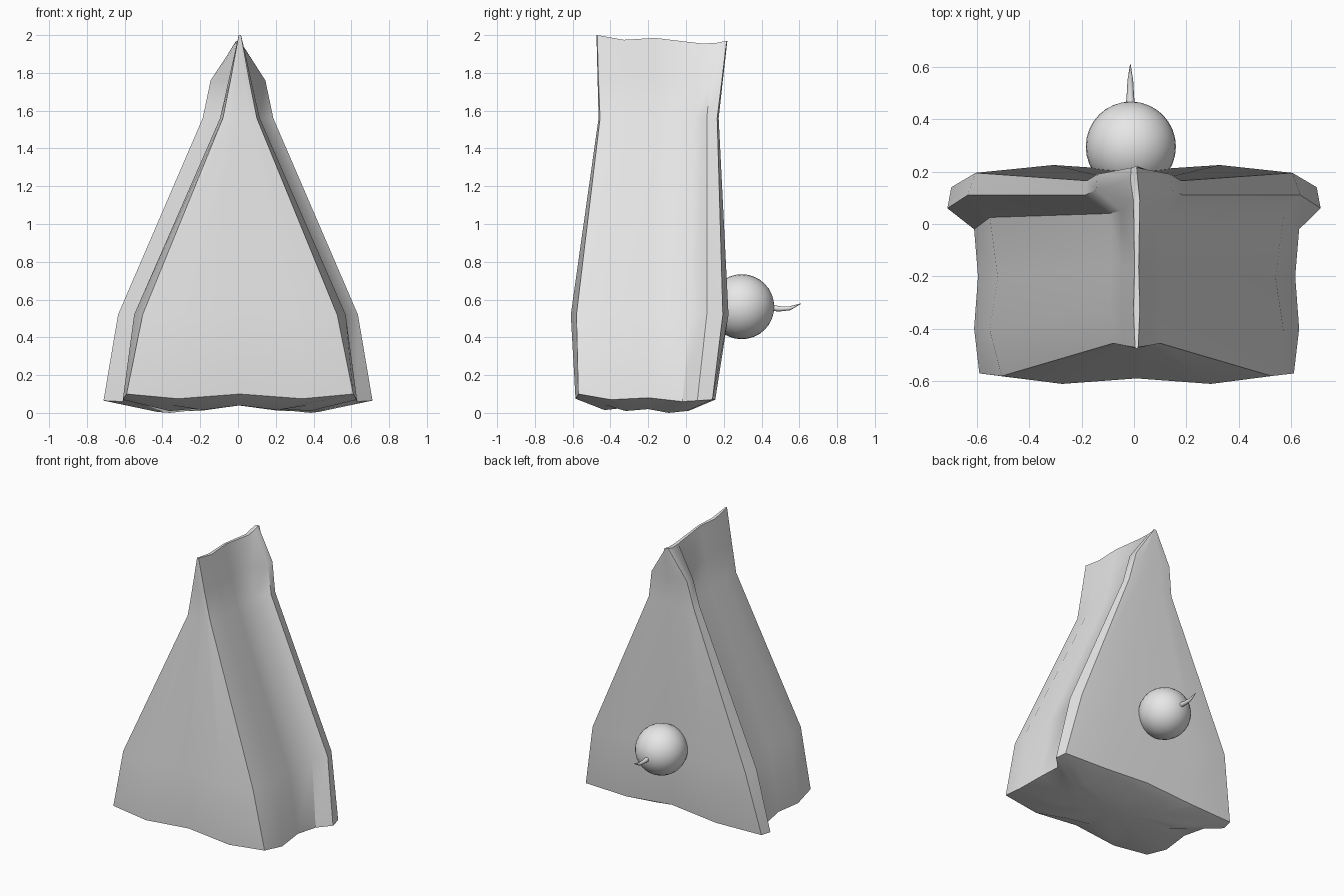
import bpy
import bmesh
import math

default = bpy.data.objects.get("Cube")
if default:
    bpy.data.objects.remove(default, do_unlink=True)

# One plain grey for every part
grey = bpy.data.materials.new("plain grey")
grey.use_nodes = True
grey.diffuse_color = (0.8, 0.8, 0.8, 1)
grey.node_tree.nodes["Principled BSDF"].inputs["Base Color"].default_value = grey.diffuse_color


def finish(obj, angle):
    obj.data.materials.append(grey)
    bpy.ops.object.select_all(action="DESELECT")
    obj.select_set(True)
    bpy.context.view_layer.objects.active = obj
    bpy.ops.object.shade_smooth_by_angle(angle=math.radians(angle))


def half_section(front, wall, flange, y_front, y_neck, y_lip, y_back, bulge):
    """Outline of one half, from the front centre round to the back centre."""
    return [
        (0, y_front - bulge * 0.3),
        (front * 0.55, y_front - bulge),
        (front, y_front),
        (wall, y_front * 0.7),
        (wall - bulge, y_front * 0.35),
        (wall, y_neck),
        (flange, y_lip),
        (flange - bulge, y_back),
        (flange * 0.5, y_back + bulge),
        (0, y_back + bulge * 0.3),
    ]


# Heights of the wavy hem and of the pinched crest, column by column
hem = [0.1, 0.075, 0.1, 0.07, 0.08, 0.06, 0.065, 0.07, 0.07, 0.1]
crest = [2, 2, 2, 1.975, 1.985, 1.955, 1.96, 1.97, 1.97, 1.97]
columns = len(hem)

levels = [
    (hem, half_section(0.6, 0.62, 0.712, -0.57, -0.02, 0.06, 0.14, 0.015)),
    ([0.52] * columns, half_section(0.515, 0.56, 0.635, -0.58, 0.025, 0.11, 0.195, 0.03)),
    ([1.56] * columns, half_section(0.09, 0.105, 0.187, -0.455, 0.04, 0.11, 0.165, 0.008)),
    ([1.76] * columns, half_section(0.05, 0.06, 0.145, -0.463, 0.05, 0.13, 0.19, 0.005)),
    (crest, half_section(0.006, 0.012, 0.014, -0.47, 0.09, 0.17, 0.215, 0.004)),
]

# Underside: the hem outline shrunk inward and sagging
under = ([z - 0.06 for z in hem],
         [(x * 0.6, (y + 0.2) * 0.6 - 0.2) for x, y in levels[0][1]])
levels.insert(0, under)

# Body: mirrored sections joined into a closed skin
bm = bmesh.new()
rings = []
for heights, half in levels:
    lean = [0 if i in (6, 7) else 0.01 for i in range(columns)]
    left = [bm.verts.new((x + s, y, z)) for (x, y), z, s in zip(half, heights, lean)]
    right = [bm.verts.new((s - x, y, z)) for (x, y), z, s in zip(half, heights, lean)]
    for doubled in (right[0], right[-1]):
        bm.verts.remove(doubled)
    rings.append(left + right[-2:0:-1])

count = len(rings[0])
for low, high in zip(rings, rings[1:]):
    for i in range(count):
        j = (i + 1) % count
        bm.faces.new((low[i], low[j], high[j], high[i]))

# Close the bottom with a fan
hub = bm.verts.new((0, -0.2, 0.04))
for i in range(count):
    bm.faces.new((hub, rings[0][(i + 1) % count], rings[0][i]))

# Close the crest with a narrow strip
top = rings[-1]
for i in range(columns - 1):
    corners = [top[i], top[i + 1], top[-i - 1], top[-i] if i else top[0]]
    bm.faces.new(list(dict.fromkeys(corners)))

bmesh.ops.recalc_face_normals(bm, faces=bm.faces)
mesh = bpy.data.meshes.new("body")
bm.to_mesh(mesh)
bm.free()
body = bpy.data.objects.new("body", mesh)
bpy.context.collection.objects.link(body)
finish(body, 35)

# Round ball on the back panel, poles along y
bpy.ops.mesh.primitive_uv_sphere_add(segments=32, ring_count=16, radius=0.172,
                                     location=(-0.012, 0.295, 0.562),
                                     rotation=(math.pi / 2, 0, 0))
ball = bpy.context.object
ball.name = "ball"
finish(ball, 40)

# Tapered stem curling up from the ball
curve = bpy.data.curves.new("stem", "CURVE")
curve.dimensions = "3D"
curve.bevel_depth = 0.018
curve.bevel_resolution = 2
curve.use_fill_caps = True
path = [(0.44, 0.557, 1), (0.5, 0.551, 0.75), (0.55, 0.554, 0.6), (0.61, 0.579, 0.05)]
spline = curve.splines.new("POLY")
spline.points.add(len(path) - 1)
for point, (y, z, size) in zip(spline.points, path):
    point.co = (-0.014, y, z, 1)
    point.radius = size
stem = bpy.data.objects.new("stem", curve)
bpy.context.collection.objects.link(stem)
bpy.ops.object.select_all(action="DESELECT")
stem.select_set(True)
bpy.context.view_layer.objects.active = stem
bpy.ops.object.convert(target="MESH")
finish(bpy.context.object, 50)
